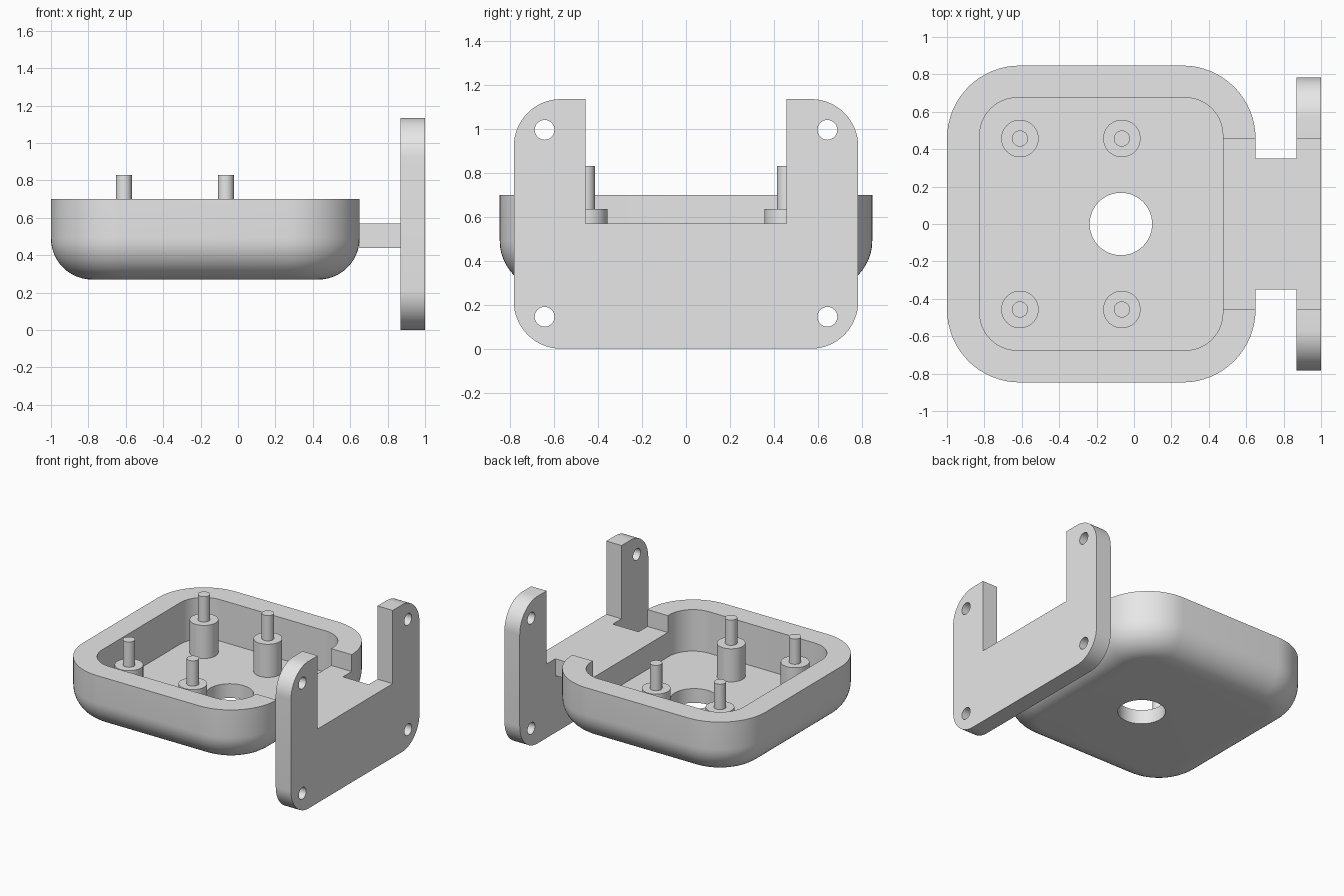
import bpy, bmesh, math
from mathutils import Vector

cube = bpy.data.objects.get("Cube")
if cube:
    bpy.data.objects.remove(cube, do_unlink=True)

grey = bpy.data.materials.new("light grey plastic")
grey.use_nodes = True
grey.diffuse_color = (0.8, 0.8, 0.8, 1)
grey.node_tree.nodes["Principled BSDF"].inputs["Base Color"].default_value = (0.8, 0.8, 0.8, 1)


def rounded_ring(cx, cy, hx, hy, r, z, steps=16):
    """Counter-clockwise rounded rectangle at height z."""
    pts = []
    for i, (sx, sy) in enumerate(((1, 1), (-1, 1), (-1, -1), (1, -1))):
        for k in range(steps + 1):
            a = math.pi / 2 * (i + k / steps)
            pts.append(Vector((cx + sx * (hx - r) + r * math.cos(a),
                               cy + sy * (hy - r) + r * math.sin(a), z)))
    return pts


def circle_ring(cx, cy, r, z, n=48):
    return [Vector((cx + r * math.cos(2 * math.pi * k / n),
                    cy + r * math.sin(2 * math.pi * k / n), z)) for k in range(n)]


def box_rings(x0, x1, y0, y1, z0, z1):
    return [[Vector(p) for p in ((x0, y0, z), (x1, y0, z), (x1, y1, z), (x0, y1, z))]
            for z in (z0, z1)]


def upright(rings):
    """Turn a flat profile so that its plane is YZ and its depth runs along x."""
    return [[Vector((p.z, p.x, p.y)) for p in ring] for ring in rings]


def loft(name, rings):
    """Closed solid skinned through matching rings, capped at both ends."""
    bm = bmesh.new()
    loops = [[bm.verts.new(p) for p in ring] for ring in rings]
    n = len(loops[0])
    for a, b in zip(loops, loops[1:]):
        for i in range(n):
            j = (i + 1) % n
            bm.faces.new((a[i], a[j], b[j], b[i]))
    bm.faces.new(loops[0][::-1])
    bm.faces.new(loops[-1])
    bmesh.ops.recalc_face_normals(bm, faces=bm.faces[:])
    mesh = bpy.data.meshes.new(name)
    bm.to_mesh(mesh)
    bm.free()
    mesh.materials.append(grey)
    obj = bpy.data.objects.new(name, mesh)
    bpy.context.scene.collection.objects.link(obj)
    return obj


def cut(obj, cutters):
    """Subtract the cutters, bake the result and discard them."""
    for c in cutters:
        c.hide_render = True
        mod = obj.modifiers.new("cut", "BOOLEAN")
        mod.operation = "DIFFERENCE"
        mod.solver = "EXACT"
        mod.object = c
    bpy.context.view_layer.update()
    baked = bpy.data.meshes.new_from_object(
        obj.evaluated_get(bpy.context.evaluated_depsgraph_get()))
    obj.modifiers.clear()
    obj.data = baked
    for c in cutters:
        bpy.data.objects.remove(c, do_unlink=True)


def smooth(obj):
    bpy.ops.object.select_all(action="DESELECT")
    obj.select_set(True)
    bpy.context.view_layer.objects.active = obj
    bpy.ops.object.shade_smooth_by_angle(angle=math.radians(30))


# Main heights
BOTTOM, FLOOR, LEDGE, RIM = 0.27, 0.38, 0.57, 0.70
TRAY_X, HALF_X, HALF_Y, CORNER, FILLET = -0.175, 0.825, 0.847, 0.39, 0.22

# Tray: filleted underside, straight walls, then down into the pocket
rings = []
for k in range(13):
    a = math.pi / 2 * k / 12
    inset = FILLET * (1 - math.sin(a))
    rings.append(rounded_ring(TRAY_X, 0, HALF_X - inset, HALF_Y - inset, CORNER - inset,
                              BOTTOM + FILLET * (1 - math.cos(a))))
rings.append(rounded_ring(TRAY_X, 0, HALF_X, HALF_Y, CORNER, RIM))
for z in (RIM, FLOOR):
    rings.append(rounded_ring(TRAY_X, 0, 0.65, 0.675, 0.2, z))
tray = loft("tray", rings)
cut(tray, [
    loft("floor_hole_cutter", [circle_ring(-0.07, 0, 0.167, z, 64) for z in (0.1, 0.5)]),
    loft("wall_notch_cutter", box_rings(0.4, 0.8, -0.457, 0.457, LEDGE, 0.9)),
])
smooth(tray)

# Standoffs with locating pins
for xname, x in (("right", -0.61), ("left", -0.065)):
    for yname, y in (("front", -0.457), ("back", 0.457)):
        smooth(loft(f"standoff_{yname}_{xname}",
                    [circle_ring(x, y, r, z) for r, z in
                     ((0.1, FLOOR - 0.02), (0.1, 0.635), (0.043, 0.635), (0.043, 0.83))]))

# Bridge between tray and mounting plate
loft("bridge", box_rings(0.65, 0.87, -0.35, 0.35, 0.44, LEDGE))

# Upright mounting plate with open top and four screw holes
plate = loft("mounting_plate", upright(
    [rounded_ring(0, 0.5675, 0.783, 0.5675, 0.215, x) for x in (0.87, 1.0)]))
cutters = [loft("plate_slot_cutter", box_rings(0.7, 1.2, -0.457, 0.457, LEDGE, 1.4))]
for y in (-0.643, 0.643):
    for z in (0.145, 0.995):
        cutters.append(loft("screw_hole_cutter", upright(
            [circle_ring(y, z, 0.045, x, 32) for x in (0.7, 1.2)])))
cut(plate, cutters)
smooth(plate)
